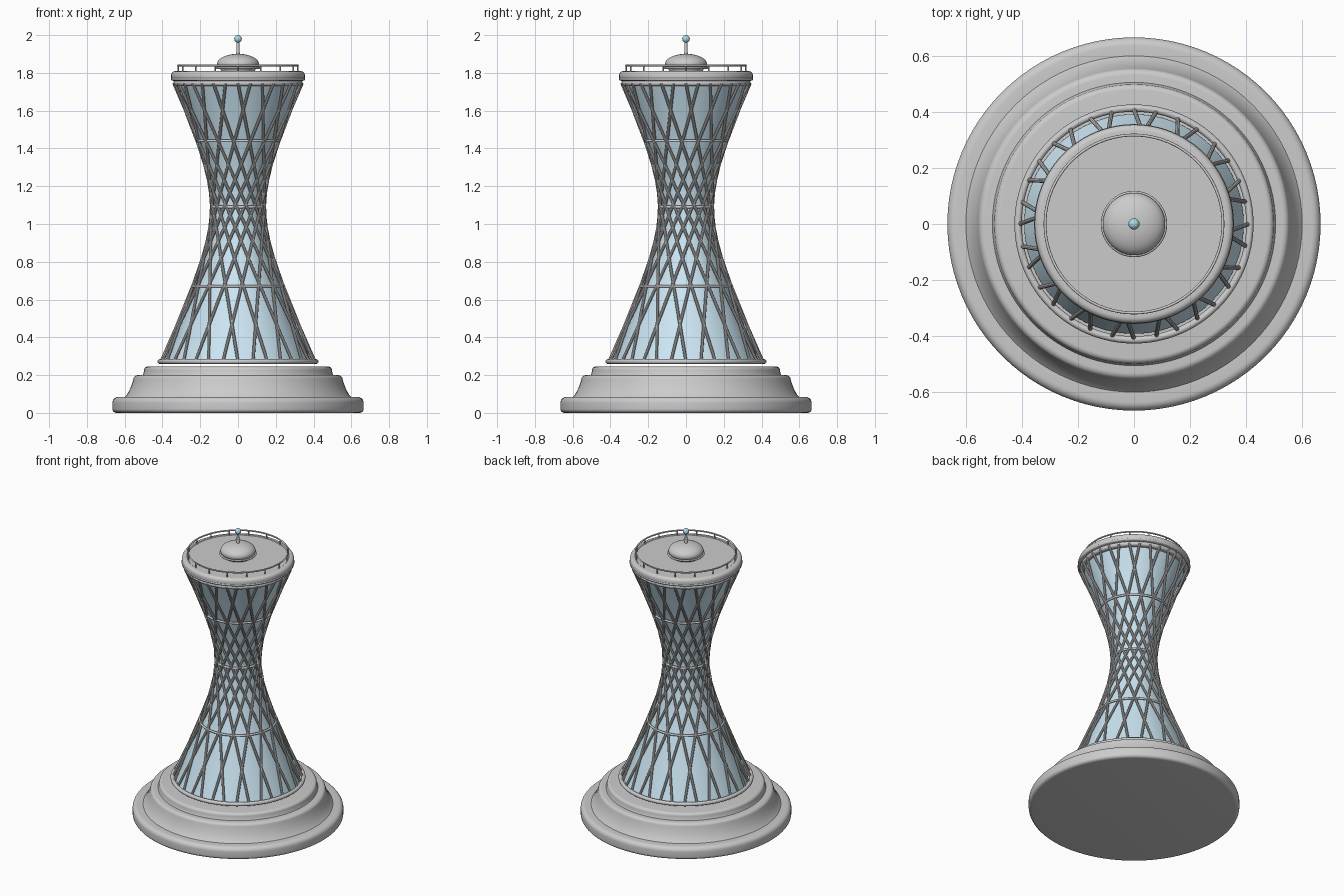
import bpy, bmesh
from math import sin, cos, pi, radians, sqrt
from mathutils import Vector

if "Cube" in bpy.data.objects:
    bpy.data.objects.remove(bpy.data.objects["Cube"])


def finish(name, bm, color=None):
    bmesh.ops.recalc_face_normals(bm, faces=bm.faces)
    me = bpy.data.meshes.new(name)
    bm.to_mesh(me)
    bm.free()
    ob = bpy.data.objects.new(name, me)
    bpy.context.collection.objects.link(ob)
    if color:
        mat = bpy.data.materials.new(name + "_paint")
        mat.diffuse_color = (*color, 1)
        mat.use_nodes = True
        mat.node_tree.nodes["Principled BSDF"].inputs["Base Color"].default_value = mat.diffuse_color
        me.materials.append(mat)
    bpy.ops.object.select_all(action='DESELECT')
    ob.select_set(True)
    bpy.context.view_layer.objects.active = ob
    bpy.ops.object.shade_smooth_by_angle(angle=radians(35))
    return ob


def lathe(name, profile, color=None, seg=96, closed=False):
    # spin (radius, height) points around z
    bm = bmesh.new()
    rings = []
    for r, z in profile:
        if r == 0:
            rings.append([bm.verts.new((0, 0, z))] * seg)
        else:
            rings.append([bm.verts.new((r * cos(2 * pi * i / seg), r * sin(2 * pi * i / seg), z))
                          for i in range(seg)])
    pairs = list(zip(rings, rings[1:]))
    if closed:
        pairs.append((rings[-1], rings[0]))
    for a, b in pairs:
        for i in range(seg):
            j = (i + 1) % seg
            bm.faces.new(list(dict.fromkeys((a[i], a[j], b[j], b[i]))))
    return finish(name, bm, color)


def hoop(name, r, z, tube):
    pts = [(r + tube * cos(2 * pi * k / 12), z + tube * sin(2 * pi * k / 12)) for k in range(12)]
    return lathe(name, pts, closed=True)


def rods(name, segments, radius, sides=10):
    bm = bmesh.new()
    for p, q in segments:
        p, q = Vector(p), Vector(q)
        d = q - p
        m = d.to_track_quat('Z', 'Y').to_matrix().to_4x4()
        m.translation = (p + q) / 2
        bmesh.ops.create_cone(bm, cap_ends=True, segments=sides, radius1=radius,
                              radius2=radius, depth=d.length, matrix=m)
    return finish(name, bm)


def polar(r, a, z):
    return (r * cos(a), r * sin(a), z)


def arc(cx, cz, rx, rz, a0, a1, n=6):
    return [(cx + rx * cos(radians(a0 + (a1 - a0) * k / n)),
             cz + rz * sin(radians(a0 + (a1 - a0) * k / n))) for k in range(n + 1)]


# stepped round base
lathe("base_plinth", [(0, 0)] + arc(.642, .02, .023, .02, -90, 0) + arc(.635, .054, .03, .03, 0, 90)
      + [(.60, .084), (0, .084)])
lathe("base_slope", [(0, .08), (.603, .08), (.59, .093), (.57, .13), (.556, .17)]
      + arc(.53, .178, .024, .022, 10, 90) + [(0, .2)])
lathe("base_step", [(0, .195), (.507, .195), (.5, .21)] + arc(.478, .225, .02, .02, 0, 90) + [(0, .245)])

# glass hourglass core
BOT, TOP, WAIST = .265, 1.74, 1.09
core = []
for k in range(41):
    z = BOT + (TOP - BOT) * k / 40
    core.append((sqrt(.123 ** 2 + (.450 * (z - WAIST)) ** 2), z))
lathe("glass_core", [(0, BOT)] + core + [(0, TOP)], (.60, .79, .90))

# straight lattice struts, two opposite families
twist = radians(135)
lines = []
for i in range(16):
    a = 2 * pi * i / 16
    b = a + pi / 16
    lines.append((polar(.408, a, .272), polar(.34, a - twist, 1.745)))
    lines.append((polar(.408, b, .272), polar(.34, b + twist, 1.745)))
rods("lattice_struts", lines, .008)

# hoops around the lattice
hoop("foot_hoop", .413, .272, .013)
hoop("lower_hoop", .242, .67, .007)
hoop("waist_hoop", .139, 1.09, .008)
hoop("upper_hoop", .217, 1.44, .007)

# top deck
lathe("deck_collar", [(0, 1.73), (.325, 1.73)] + arc(.328, 1.745, .015, .015, -90, 90) + [(0, 1.76)])
lathe("deck", [(0, 1.757), (.335, 1.757)] + arc(.338, 1.773, .016, .016, -90, 0)
      + arc(.333, 1.787, .021, .022, 0, 90) + [(.322, 1.809), (.318, 1.805), (0, 1.805)])
hoop("deck_trim", .348, 1.767, .008)

# railing
rods("rail_posts", [(polar(.317, 2 * pi * i / 16, 1.80), polar(.317, 2 * pi * i / 16, 1.84))
                    for i in range(16)], .004, 8)
hoop("rail", .317, 1.84, .005)

# dome, mast and beacon
lathe("dome", [(0, 1.80), (.085, 1.80), (.095, 1.825)] + arc(0, 1.847, .111, .054, -30, 90, 16)[:-1] + [(0, 1.901)])
hoop("dome_hoop", .112, 1.827, .006)
lathe("mast", [(0, 1.89), (.012, 1.89), (.009, 1.91), (.007, 1.97), (0, 1.97)], seg=24)
lathe("beacon", [(0, 1.96)] + arc(0, 1.98, .02, .02, -90, 90, 16)[1:-1] + [(0, 2.0)], (.42, .70, .80), seg=32)
